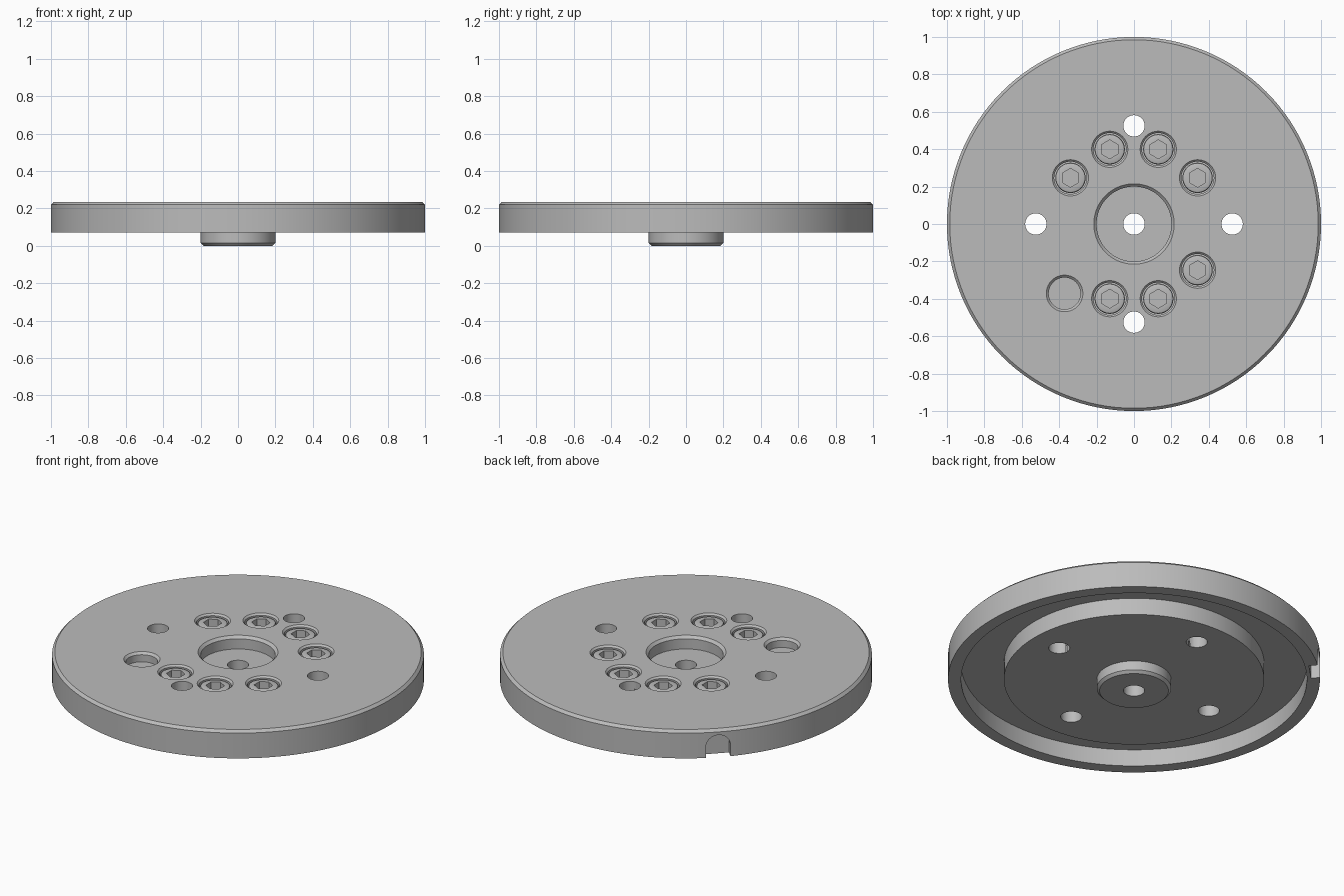
import bpy, bmesh, math
from mathutils import Matrix

if "Cube" in bpy.data.objects:
    bpy.data.objects.remove(bpy.data.objects["Cube"])

steel = bpy.data.materials.new("steel_grey")
steel.diffuse_color = (0.5, 0.5, 0.5, 1)
steel.use_nodes = True
steel.node_tree.nodes["Principled BSDF"].inputs["Base Color"].default_value = steel.diffuse_color

TOP = 0.235
HOLE_R = 0.057


def hexagon(corner):
    """Radius of a hexagon outline as a function of angle."""
    def radius(a):
        d = (a - math.pi / 2) % (math.pi / 3) - math.pi / 6
        return corner * math.cos(math.pi / 6) / math.cos(d)
    return radius


def lathe(bm, profile, segs, at=(0, 0), closed=False):
    """Revolve (radius, z) points about a vertical axis, capped or as a closed ring."""
    rings = []
    for r, z in profile:
        ring = []
        for i in range(segs):
            a = 2 * math.pi * i / segs
            rr = r(a) if callable(r) else r
            ring.append(bm.verts.new((at[0] + rr * math.cos(a), at[1] + rr * math.sin(a), z)))
        rings.append(ring)
    pairs = list(zip(rings, rings[1:]))
    if closed:
        pairs.append((rings[-1], rings[0]))
    for lo, hi in pairs:
        for i in range(segs):
            j = (i + 1) % segs
            bm.faces.new((lo[i], lo[j], hi[j], hi[i]))
    if not closed:
        bm.faces.new(rings[0][::-1])
        bm.faces.new(rings[-1])


def make(name, bm):
    bmesh.ops.recalc_face_normals(bm, faces=bm.faces)
    me = bpy.data.meshes.new(name)
    bm.to_mesh(me)
    bm.free()
    me.materials.append(steel)
    ob = bpy.data.objects.new(name, me)
    bpy.context.collection.objects.link(ob)
    return ob


def smooth(ob):
    bpy.ops.object.select_all(action='DESELECT')
    ob.select_set(True)
    bpy.context.view_layer.objects.active = ob
    bpy.ops.object.shade_smooth_by_angle(angle=math.radians(30))


def polar(r, deg):
    a = math.radians(deg)
    return (r * math.cos(a), r * math.sin(a))


# Disc with lower hub, underside groove, centre recess and centre hole
bm = bmesh.new()
lathe(bm, [(HOLE_R, 0), (0.185, 0), (0.2, 0.015), (0.2, 0.07), (0.7, 0.07), (0.7, 0.17),
           (0.93, 0.17), (0.93, 0.07), (1, 0.07), (1, 0.22), (0.985, TOP), (0.215, TOP),
           (0.2, 0.22), (0.2, 0.16), (HOLE_R, 0.16)], 128, closed=True)
disc = make("disc", bm)

screw_spots = [polar(0.42, a) for a in (36, 72, 108, 144, 252, 288, 324)]

# Cutter: four through holes, screw counterbores and the blind pocket
bm = bmesh.new()
for a in (0, 90, 180, 270):
    lathe(bm, [(HOLE_R, 0.02), (HOLE_R, 0.3)], 32, polar(0.525, a))
for spot in screw_spots:
    lathe(bm, [(0.087, 0.145), (0.087, TOP - 0.01), (0.107, TOP + 0.01)], 40, spot)
lathe(bm, [(0.085, TOP - 0.055), (0.085, TOP - 0.013), (0.111, TOP + 0.013)], 40, polar(0.525, 225))
hole_cutter = make("hole_cutter", bm)

# Cutter: arched notch in the rim, cut from outside
bm = bmesh.new()
w = 0.067
outline = [(-w, 0.0), (w, 0.0)]
outline += [(w * math.cos(math.pi * i / 20), 0.135 + w * math.sin(math.pi * i / 20)) for i in range(21)]
inner = [bm.verts.new((0.95, y, z)) for y, z in outline]
outer = [bm.verts.new((1.1, y, z)) for y, z in outline]
n = len(outline)
bm.faces.new(inner)
bm.faces.new(outer[::-1])
for i in range(n):
    j = (i + 1) % n
    bm.faces.new((inner[i], inner[j], outer[j], outer[i]))
bmesh.ops.transform(bm, matrix=Matrix.Rotation(math.radians(135), 4, 'Z'), verts=bm.verts)
notch_cutter = make("notch_cutter", bm)

# Apply the cuts and drop the cutters
bpy.context.view_layer.objects.active = disc
for cutter in (hole_cutter, notch_cutter):
    cutter.hide_render = True
    mod = disc.modifiers.new("cut", 'BOOLEAN')
    mod.operation = 'DIFFERENCE'
    mod.solver = 'EXACT'
    mod.object = cutter
    bpy.ops.object.modifier_apply(modifier=mod.name)
    bpy.data.objects.remove(cutter)
smooth(disc)

# Socket head screws with hexagonal recesses
hex_r = hexagon(0.05)
for k, spot in enumerate(screw_spots):
    bm = bmesh.new()
    lathe(bm, [(0.081, 0.146), (0.081, 0.215), (0.078, 0.221), (0.072, 0.224),
               (hex_r, 0.224), (hex_r, 0.18)], 36, spot)
    smooth(make("socket_screw_%d" % (k + 1), bm))
